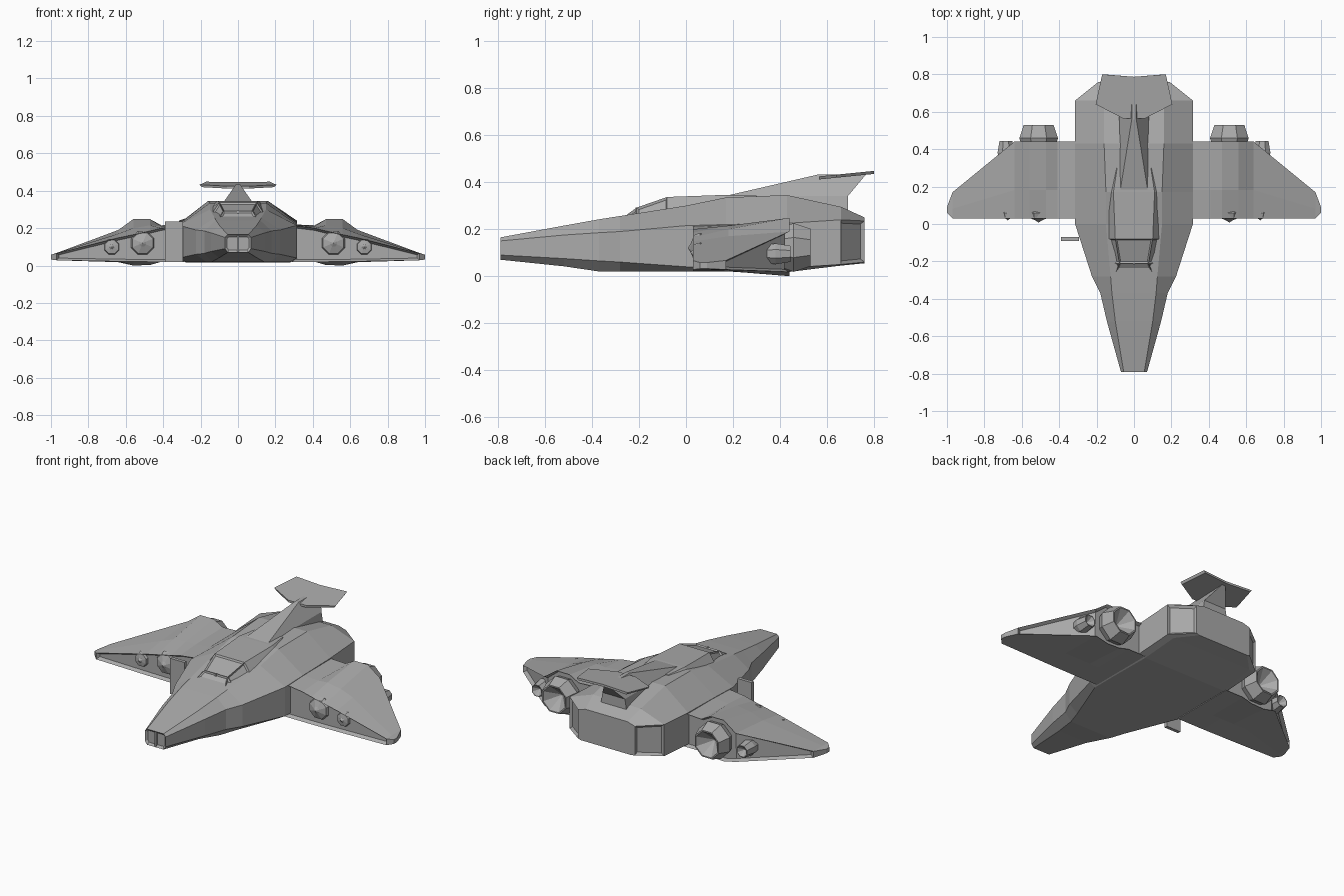
import bpy, bmesh
from math import cos, sin, pi
from mathutils import Vector

cube = bpy.data.objects.get("Cube")
if cube:
    bpy.data.objects.remove(cube)

# One plain hull colour
hull_grey = bpy.data.materials.new("hull_grey")
hull_grey.use_nodes = True
GREY = (0.4, 0.4, 0.4, 1)
hull_grey.diffuse_color = GREY
hull_grey.node_tree.nodes["Principled BSDF"].inputs["Base Color"].default_value = GREY


def finish(name, bm):
    bmesh.ops.remove_doubles(bm, verts=bm.verts, dist=0.0005)
    bmesh.ops.recalc_face_normals(bm, faces=bm.faces)
    mesh = bpy.data.meshes.new(name)
    bm.to_mesh(mesh)
    bm.free()
    mesh.materials.append(hull_grey)
    obj = bpy.data.objects.new(name, mesh)
    bpy.context.collection.objects.link(obj)
    return obj


def loft(rings):
    """Skin a row of equal-sized rings and cap both ends."""
    bm = bmesh.new()
    rows = [[bm.verts.new(p) for p in ring] for ring in rings]
    n = len(rows[0])
    for a, b in zip(rows, rows[1:]):
        for i in range(n):
            j = (i + 1) % n
            bm.faces.new((a[i], a[j], b[j], b[i]))
    bm.faces.new(rows[0])
    bm.faces.new(rows[-1])
    bmesh.ops.recalc_face_normals(bm, faces=bm.faces)
    return bm


def recess(bm, rule, rim, depth, together=True):
    """Sink a panel into every face whose centre and normal pass the rule."""
    bm.normal_update()
    faces = [f for f in bm.faces if rule(f.calc_center_median(), f.normal)]
    if together:
        bmesh.ops.inset_region(bm, faces=faces, thickness=rim, depth=-depth,
                               use_even_offset=True, use_boundary=True)
    else:
        bmesh.ops.inset_individual(bm, faces=faces, thickness=rim, depth=-depth,
                                   use_even_offset=True)


def box(name, low, high):
    bm = bmesh.new()
    low, high = Vector(low), Vector(high)
    bmesh.ops.create_cube(bm, size=1)
    for v in bm.verts:
        v.co = (low + high) / 2 + v.co * (high - low)
    return finish(name, bm)


def turned(name, x, z, profile):
    """Eight-sided part turned about an axis along y; profile is (y, radius)."""
    angles = [pi / 8 + i * pi / 4 for i in range(8)]
    return finish(name, loft([[(x + r * cos(a), y, z + r * sin(a)) for a in angles]
                              for y, r in profile]))


# Fuselage: y, top half-width, top z, side half-width, shoulder z, chine z, belly half-width, belly z
body = [
    (-.79, .055, .165, .07, .15, .09, .055, .07),
    (-.52, .1, .215, .145, .175, .075, .1, .042),
    (-.37, .118, .242, .18, .185, .065, .14, .02),
    (-.28, .125, .256, .225, .19, .06, .17, .02),
    (0, .15, .3, .315, .215, .04, .28, .02),
    (.17, .15, .335, .315, .22, .035, .28, .02),
    (.43, .16, .345, .315, .225, .035, .28, .017),
    (.66, .16, .295, .315, .24, .05, .27, .045),
    (.76, .14, .25, .19, .235, .06, .17, .055),
]
rings = []
for y, t, tz, w, s, l, b, bz in body:
    half = [(t, tz), (w, s), (w, l), (b, bz)]
    rings.append([(x, y, z) for x, z in half] + [(-x, y, z) for x, z in reversed(half)])
bm = loft(rings)
# Nose port and rear corner panels
recess(bm, lambda c, n: n.y < -.95 and c.y < -.75, .012, .012)
recess(bm, lambda c, n: c.y > .68 and abs(c.x) > .2 and abs(n.z) < .25, .014, .012, False)
finish("fuselage", bm)
box("nose_port_bar", (-.006, -.79, .075), (.006, -.775, .16))

# Canopy and spine: y, base half-width, base z, top half-width, top z
canopy = [
    (-.265, .11, .235, .1, .252),
    (-.21, .125, .24, .078, .292),
    (-.08, .148, .265, .1, .337),
    (.17, .155, .3, .11, .346),
    (.3, .13, .3, .09, .343),
]
bm = loft([[(b, y, bz), (t, y, tz), (-t, y, tz), (-b, y, bz)] for y, b, bz, t, tz in canopy])
recess(bm, lambda c, n: c.y < -.1 and c.y > -.26 and n.z > .3, .008, .008, False)
finish("canopy", bm)
box("canopy_frame_bar", (-.005, -.215, .26), (.005, -.205, .293))

# Tail fin, wide at the foot and narrow at the top
bm = loft([[(w, f, z), (-w, f, z), (-w, r, z), (w, r, z)]
           for w, f, r, z in ((.085, .1, .69, .28), (.075, .17, .69, .342), (.012, .56, .765, .432))])
finish("tail_fin", bm)

# Swept tailplane, rising slightly to the rear
half = [(.06, .565), (.205, .64), (.17, .8)]
plan = half + [(0, .787)] + [(-x, y) for x, y in reversed(half)]
finish("tailplane", loft([[(x * k, y, z + .1 * (y - .6)) for x, y in plan]
                          for k, z in ((.95, .415), (1, .428))]))

# Wing stations: x, front y, rear y, front top z, middle top z, rear top z, front base z, rear base z
stations = [
    (.29, .03, .44, .215, .22, .22, .02, .02),
    (.41, .03, .44, .2, .21, .215, .02, .02),
    (.47, .03, .44, .185, .215, .248, .02, .003),
    (.56, .03, .44, .165, .2, .248, .021, 0),
    (.64, .03, .44, .148, .17, .19, .022, .018),
    (.97, .03, .17, .066, .067, .067, .028, .028),
    (1, .06, .09, .058, .058, .058, .032, .032),
]
for side, s in (("left", 1), ("right", -1)):
    rings = []
    for x, f, r, ft, mt, rt, fb, rb in stations:
        m = f + (r - f) * .37
        rings.append([(s * x, f, fb), (s * x, f, ft), (s * x, m, mt),
                      (s * x, r, rt), (s * x, r, rb), (s * x, m, fb)])
    bm = loft(rings)
    # Open bays along the leading and trailing edges
    recess(bm, lambda c, n: n.y < -.9 and abs(c.x) < .97, .012, .02)
    recess(bm, lambda c, n: n.y > .5 and abs(n.z) < .4 and abs(c.x) < .97, .011, .02)
    finish(side + "_wing", bm)

    # Intake domes at the front
    for name, x, z, r, tip in (("main", .51, .12, .07, .008), ("small", .675, .1, .046, .018)):
        turned(f"{side}_{name}_intake", s * x, z,
               [(.09, r * .7), (.06, r), (.035, r * .85), (tip + .012, r * .3), (tip, 0)])

    # Exhaust nozzles with hollow cones at the back
    for name, x, z, r, start, end in (("main", .51, .122, .112, .4, .53),
                                      ("small", .685, .095, .048, .33, .445)):
        turned(f"{side}_{name}_nozzle", s * x, z,
               [(start, r * .8), (start + (end - start) * .45, r), (end, r * .77),
                (end, r * .7), (end - r * .7, 0)])

# Open door standing off the right side
box("right_door", (-.39, -.09, .02), (-.295, -.07, .235))
